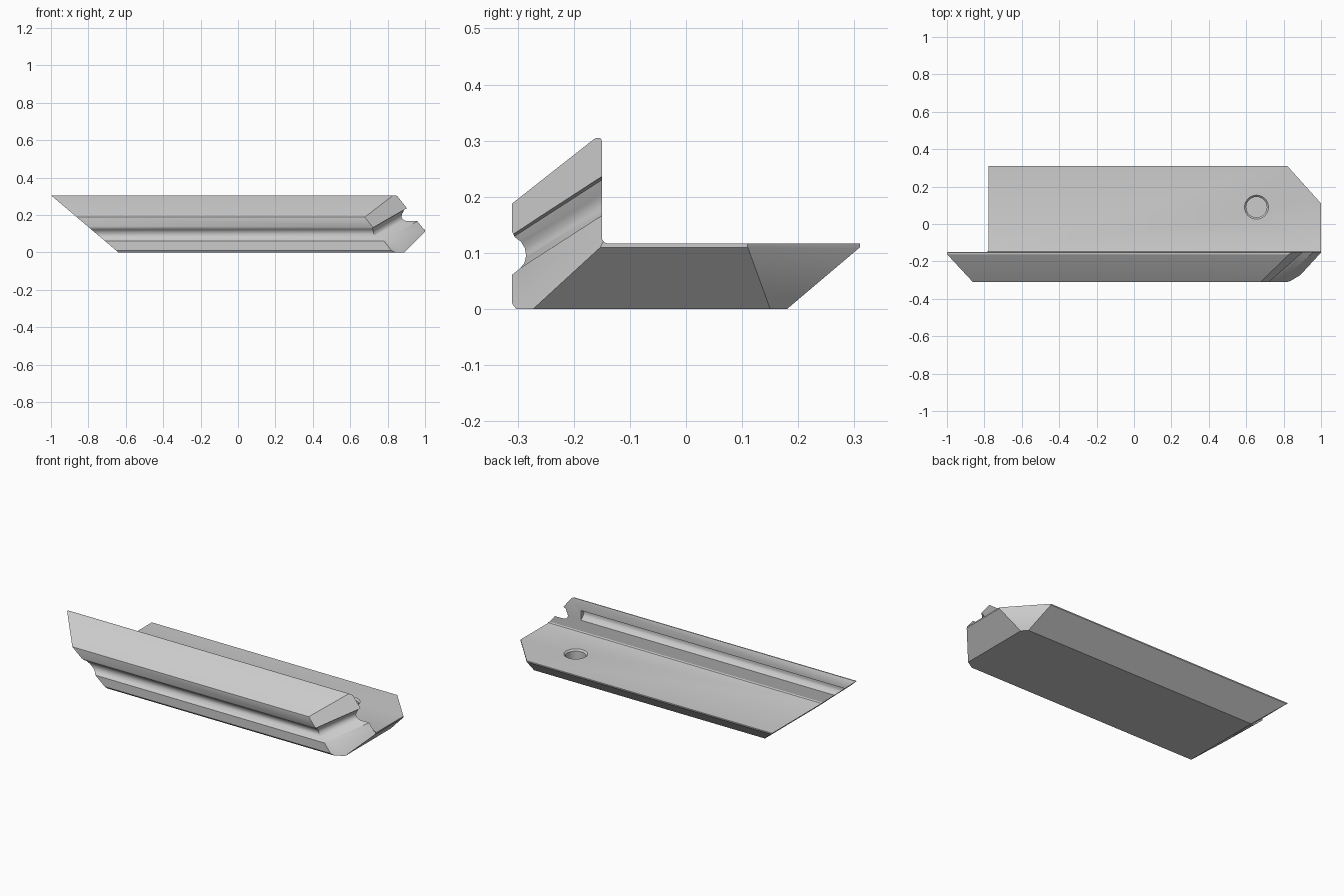
import bpy, bmesh, math
from mathutils import Vector

cube = bpy.data.objects.get("Cube")
if cube:
    bpy.data.objects.remove(cube, do_unlink=True)

INSIDE = Vector((0, 0, 0.05))


def finish(bm, name):
    bmesh.ops.recalc_face_normals(bm, faces=bm.faces)
    mesh = bpy.data.meshes.new(name)
    bm.to_mesh(mesh)
    bm.free()
    obj = bpy.data.objects.new(name, mesh)
    bpy.context.collection.objects.link(obj)
    return obj


def prism(points, sweep):
    """Sweep a closed outline along a vector."""
    bm = bmesh.new()
    face = bm.faces.new([bm.verts.new(p) for p in points])
    out = bmesh.ops.extrude_face_region(bm, geom=[face], use_keep_orig=True)
    moved = [v for v in out["geom"] if isinstance(v, bmesh.types.BMVert)]
    bmesh.ops.translate(bm, verts=moved, vec=Vector(sweep))
    return bm


def slice_off(bm, a, b, c):
    """Cut along the plane through three points and cap the cut."""
    a, b, c = Vector(a), Vector(b), Vector(c)
    normal = (b - a).cross(c - a).normalized()
    if normal.dot(INSIDE - a) > 0:
        normal.negate()
    bmesh.ops.bisect_plane(bm, geom=bm.verts[:] + bm.edges[:] + bm.faces[:],
                           plane_co=a, plane_no=normal, clear_outer=True)
    rim = [e for e in bm.edges if e.is_boundary]
    bmesh.ops.holes_fill(bm, edges=rim, sides=0)


def carve(target, cutter):
    cutter.hide_render = True
    mod = target.modifiers.new("carve", "BOOLEAN")
    mod.operation = "DIFFERENCE"
    mod.solver = "EXACT"
    mod.object = cutter
    bpy.context.view_layer.objects.active = target
    bpy.ops.object.modifier_apply(modifier=mod.name)
    bpy.data.objects.remove(cutter, do_unlink=True)


# Cross-section (y, z): base, back ledge and grooved front wall
section = [
    (-0.303, 0), (0.18, 0), (0.31, 0.11), (0.31, 0.117),
    (-0.14, 0.117), (-0.146, 0.119), (-0.15, 0.125),
    (-0.15, 0.3), (-0.153, 0.305), (-0.16, 0.305), (-0.165, 0.302),
    (-0.31, 0.188), (-0.31, 0.138), (-0.305, 0.128), (-0.294, 0.12),
    (-0.287, 0.108), (-0.285, 0.095), (-0.288, 0.082), (-0.296, 0.072),
    (-0.31, 0.061), (-0.31, 0.01),
]
body = prism([(-1.2, y, z) for y, z in section], (2.2, 0, 0))

# Slanted left end, mitred right end, undercut right end
slice_off(body, (-0.64, 0, 0), (-0.64, 1, 0), (-1, 0, 0.305))
slice_off(body, (0.84, -0.155, 0.305), (1, -0.155, 0.105), (0.68, -0.31, 0.185))
slice_off(body, (0.89, 0, 0), (0.89, 1, 0), (1, 0, 0.11))
# Clipped back corner: upright lip and undercut
slice_off(body, (1, 0.11, 0), (0.82, 0.31, 0), (1, 0.11, 1))
slice_off(body, (1, 0.11, 0.11), (0.82, 0.31, 0.11), (0.89, 0.15, 0))
rail = finish(body, "grooved_rail")

# Groove continuing up across the mitred end
notch = [(1.1, 0.236), (0.9, 0.236), (0.889, 0.23), (0.884, 0.217),
         (0.877, 0.205), (0.874, 0.19), (0.879, 0.178), (0.89, 0.17),
         (0.905, 0.167), (1.1, 0.166)]
run = Vector((1.1, 1, 0.645))
start = run * -0.17
carve(rail, finish(prism([Vector((x, -0.15, z)) + start for x, z in notch],
                         run * 0.22), "end_groove_cutter"))

# Recess along the back of the wall
recess = [(-0.1, 0.245), (-0.155, 0.245), (-0.168, 0.24), (-0.177, 0.23),
          (-0.178, 0.217), (-0.172, 0.205), (-0.15, 0.188), (-0.1, 0.188)]
carve(rail, finish(prism([(-1.2, y, z) for y, z in recess], (1.99, 0, 0)),
                   "back_recess_cutter"))

# Blind round hole with a chamfered rim
hole = bmesh.new()
rings = []
for radius, z in ((0.055, 0.06), (0.055, 0.108), (0.064, 0.117), (0.064, 0.15)):
    rings.append([hole.verts.new((0.655 + radius * math.cos(i * math.tau / 48),
                                  0.09 + radius * math.sin(i * math.tau / 48), z))
                  for i in range(48)])
for low, high in zip(rings, rings[1:]):
    for i in range(48):
        j = (i + 1) % 48
        hole.faces.new((low[i], low[j], high[j], high[i]))
hole.faces.new(rings[0])
hole.faces.new(rings[-1])
carve(rail, finish(hole, "hole_cutter"))

# Single plain grey finish
grey = bpy.data.materials.new("light_grey")
grey.use_nodes = True
colour = (0.6, 0.6, 0.6, 1)
grey.diffuse_color = colour
grey.node_tree.nodes["Principled BSDF"].inputs["Base Color"].default_value = colour
rail.data.materials.clear()
rail.data.materials.append(grey)

bpy.ops.object.select_all(action="DESELECT")
rail.select_set(True)
bpy.context.view_layer.objects.active = rail
bpy.ops.object.shade_smooth_by_angle(angle=math.radians(32))
